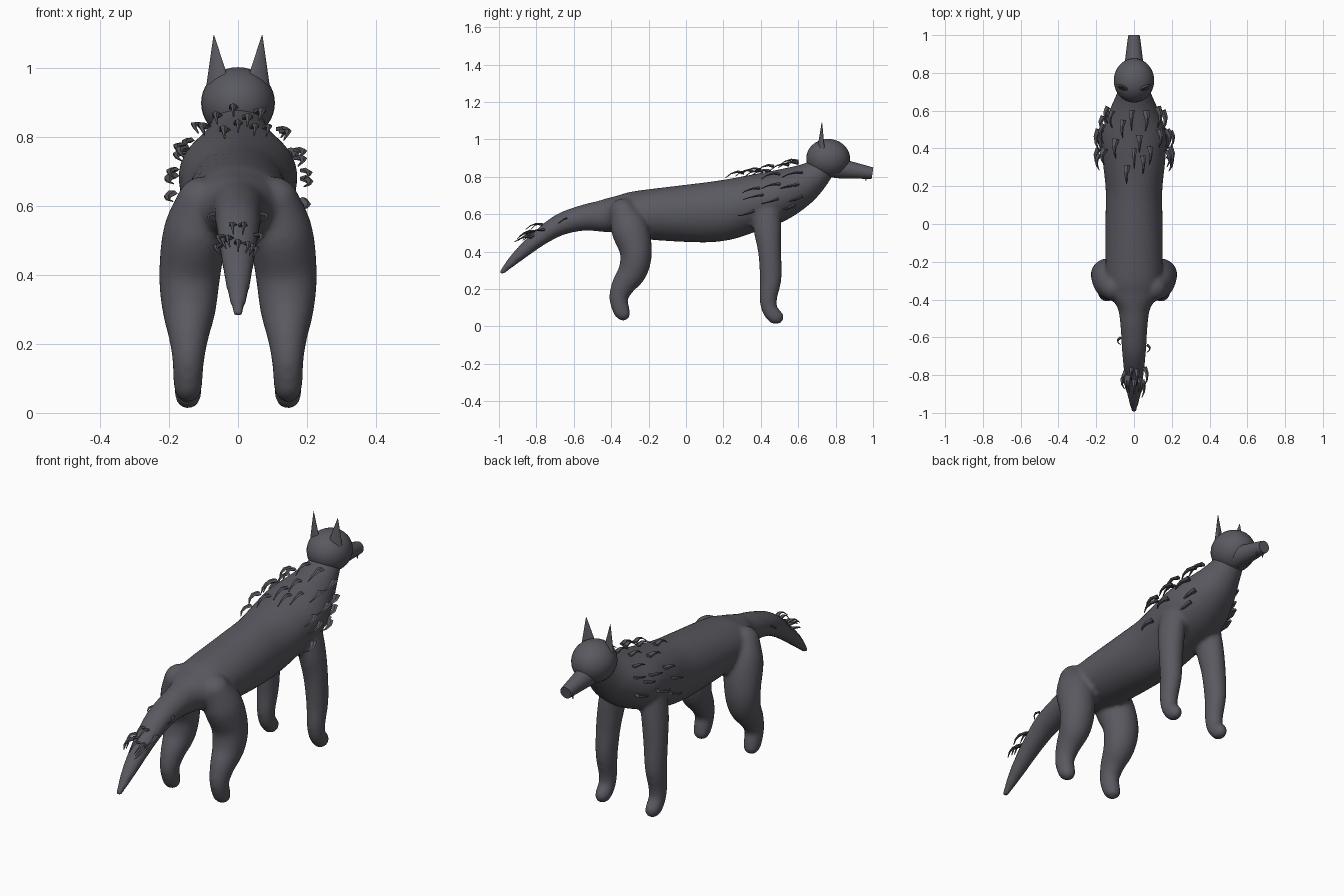
import bpy, bmesh, math, random
from mathutils import Vector, Matrix

cube = bpy.data.objects.get("Cube")
if cube:
    bpy.data.objects.remove(cube)
random.seed(4)


def make_material(name, color):
    mat = bpy.data.materials.new(name)
    mat.use_nodes = True
    mat.diffuse_color = color
    mat.node_tree.nodes["Principled BSDF"].inputs["Base Color"].default_value = color
    return mat


FUR = make_material("charcoal fur", (0.1, 0.1, 0.118, 1))


def finish(bm, name, smooth=True):
    bmesh.ops.recalc_face_normals(bm, faces=bm.faces)
    for f in bm.faces:
        f.smooth = smooth
    mesh = bpy.data.meshes.new(name)
    bm.to_mesh(mesh)
    bm.free()
    mesh.materials.append(FUR)
    obj = bpy.data.objects.new(name, mesh)
    bpy.context.collection.objects.link(obj)
    return obj


def spline(stations, steps=6):
    """Catmull-Rom through tuples of any length."""
    pts = [Vector(s) for s in stations]
    pts = [pts[0] * 2 - pts[1]] + pts + [pts[-1] * 2 - pts[-2]]
    out = []
    for a, b, c, d in zip(pts, pts[1:], pts[2:], pts[3:]):
        for i in range(steps):
            t = i / steps
            out.append(0.5 * (2 * b + (c - a) * t + (2 * a - 5 * b + 4 * c - d) * t * t
                              + (3 * b - a - 3 * c + d) * t ** 3))
    return out + [pts[-2]]


def loft(bm, stations, sides=28, caps=True, steps=6):
    """Tube through (x, y, z, side radius, other radius) with rounded ends."""
    pts = spline(stations, steps)
    centers = [p.to_3d() for p in pts]
    rings = []
    for i, p in enumerate(pts):
        tangent = (centers[min(i + 1, len(pts) - 1)] - centers[max(i - 1, 0)]).normalized()
        rings.append((centers[i], tangent, max(p[3], 0.002), max(p[4], 0.002)))
    if caps:
        def cap(ring, sign):
            c, t, w, h = ring
            return [(c + t * sign * min(w, h) * math.sin(a), t, w * math.cos(a), h * math.cos(a))
                    for a in map(math.radians, (30, 55, 75))]
        rings = cap(rings[0], -1)[::-1] + rings + cap(rings[-1], 1)
    loops = []
    for c, t, w, h in rings:
        up = t.cross(Vector((1, 0, 0))).normalized()
        side = up.cross(t)
        loops.append([bm.verts.new(c + side * w * math.cos(a) + up * h * math.sin(a))
                      for a in (math.tau * k / sides for k in range(sides))])
    for a, b in zip(loops, loops[1:]):
        for k in range(sides):
            bm.faces.new((a[k], a[k - 1], b[k - 1], b[k]))
    bm.faces.new(loops[0])
    bm.faces.new(loops[-1])


# Tail, trunk and neck: y, z, half width, half height
TRUNK = [(-.985, .29, .016, .014), (-.9, .375, .036, .032), (-.78, .475, .053, .045),
         (-.67, .545, .064, .058), (-.55, .58, .071, .069), (-.45, .59, .085, .085),
         (-.38, .597, .125, .098), (-.28, .597, .148, .125), (0, .604, .151, .153),
         (.18, .617, .15, .162), (.34, .655, .166, .152), (.48, .695, .17, .14),
         (.6, .748, .128, .115), (.68, .8, .093, .088), (.75, .86, .07, .06)]
# Legs: x, y, z, side radius, front-back radius
FRONT_LEG = [(.11, .43, .62, .06, .075), (.125, .435, .52, .062, .074),
             (.137, .447, .4, .058, .062), (.143, .453, .26, .05, .058),
             (.145, .44, .15, .043, .047), (.145, .448, .09, .04, .042),
             (.145, .475, .055, .039, .042), (.145, .487, .048, .035, .038)]
HIND_LEG = [(.105, -.335, .61, .075, .075), (.125, -.3, .52, .092, .1),
            (.14, -.268, .4, .089, .086), (.142, -.283, .3, .078, .078),
            (.143, -.335, .22, .058, .063), (.144, -.36, .15, .046, .05),
            (.145, -.345, .085, .042, .045), (.145, -.337, .07, .04, .04)]

bm = bmesh.new()
loft(bm, [(0, *s) for s in TRUNK], 40)
for leg in (FRONT_LEG, HIND_LEG):
    for side in (1, -1):
        loft(bm, [(side * s[0], *s[1:]) for s in leg])
body = finish(bm, "body_legs_and_tail")
fuse = body.modifiers.new("fuse", "REMESH")
fuse.mode = "VOXEL"
fuse.voxel_size = 0.011
fuse.use_smooth_shade = True
relax = body.modifiers.new("relax", "SMOOTH")
relax.factor = 0.5
relax.iterations = 6

# Head
bm = bmesh.new()
bmesh.ops.create_uvsphere(bm, u_segments=32, v_segments=20, radius=1,
                          matrix=Matrix.LocRotScale((0, .76, .898), None, (.107, .117, .104)))
finish(bm, "head")


def cone(name, base, tip, r1, r2, flat=1, sides=24):
    base, tip = Vector(base), Vector(tip)
    rot = (tip - base).to_track_quat("Z", "Y")
    bm = bmesh.new()
    bmesh.ops.create_cone(bm, cap_ends=True, segments=sides, radius1=r1, radius2=r2,
                          depth=(tip - base).length)
    bmesh.ops.transform(bm, verts=bm.verts, matrix=Matrix.LocRotScale(
        (base + tip) / 2, rot, (1, 1, 1)) @ Matrix.Diagonal((flat, 1, 1, 1)))
    obj = finish(bm, name)
    for e in obj.data.edges:
        e.use_edge_sharp = False
    obj.data.set_sharp_from_angle(angle=math.radians(40))


# Snout, ears and small fangs
cone("snout", (0, .8, .848), (0, .997, .819), .056, .031)
for side, label in ((1, "left"), (-1, "right")):
    cone(label + "_ear", (side * .058, .722, .955), (side * .07, .727, 1.095), .036, .001, .4)
    cone(label + "_fang", (side * .018, .965, .8), (side * .018, .962, .778), .006, .001, 1, 8)


# Loose tufts: curved tapering blades sweeping backwards
def tuft(bm, root, length, width, out):
    path = []
    for t in (0, .35, .7, 1):
        bend = out * (.018 * math.sin(t * math.pi)) + Vector((0, 0, -.025 * t))
        p = root + Vector((0, -length * t, 0)) + bend
        size = width * (1 - .9 * t)
        path.append((*p, size, size * .5))
    loft(bm, path, 5, False, 1)


def on_trunk(angle, y, lift):
    s = min(spline([(0, *t) for t in TRUNK]), key=lambda p: abs(p[1] - y))
    out = Vector((math.sin(angle), 0, math.cos(angle)))
    return Vector((out.x * (s[3] + lift), y, s[2] + out.z * (s[4] + lift))), out


# Angle from the spine in degrees, then y of the root
MANE = [(-75, .62), (-50, .6), (-80, .57), (-95, .5), (-65, .53), (-100, .4), (-75, .37),
        (-55, .4), (-115, .6), (-5, .6), (8, .47), (-30, .45), (0, .4), (-12, .31), (14, .36),
        (25, .41), (24, .6), (-20, .55), (60, .62), (85, .6), (45, .5), (68, .5), (95, .49),
        (80, .41), (105, .36), (65, .39), (118, .62), (130, .58)]
bm = bmesh.new()
for angle, y in MANE:
    root, out = on_trunk(math.radians(angle), y, .022)
    tuft(bm, root, random.uniform(.08, .11), random.uniform(.015, .021), out)
finish(bm, "mane_tufts", False)

bm = bmesh.new()
for i in range(11):
    root, out = on_trunk(math.radians(-60 + 12 * i), random.uniform(-.83, -.75), .008)
    tuft(bm, root, random.uniform(.07, .1), .014, out)
for angle, y in ((-80, -.6), (75, -.64)):
    root, out = on_trunk(math.radians(angle), y, .004)
    tuft(bm, root, .04, .009, out)
finish(bm, "tail_tufts", False)
